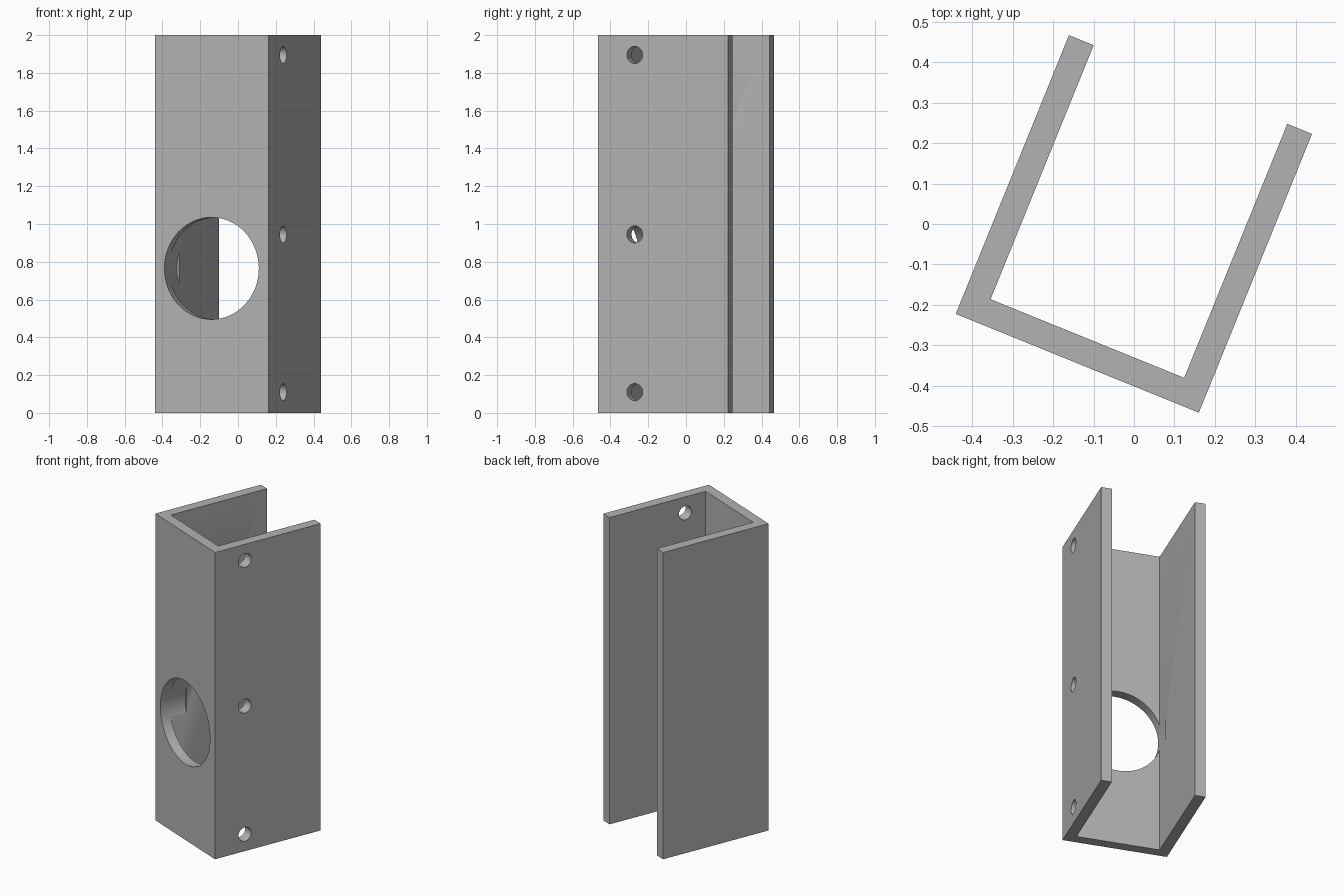
import bpy, bmesh
from math import radians
from mathutils import Matrix, Vector

cube = bpy.data.objects.get("Cube")
if cube:
    bpy.data.objects.remove(cube, do_unlink=True)

HALF, DEPTH, WALL, HEIGHT = 0.324, 0.743, 0.066, 2.0
PLACE = Matrix.Translation((-0.14, -0.344, 0)) @ Matrix.Rotation(radians(-22.1), 4, "Z")

grey = bpy.data.materials.new("plain grey")
grey.use_nodes = True
COLOUR = (0.45, 0.45, 0.45, 1)
grey.diffuse_color = COLOUR
grey.node_tree.nodes["Principled BSDF"].inputs["Base Color"].default_value = COLOUR


def make_object(name, bm):
    bmesh.ops.recalc_face_normals(bm, faces=bm.faces[:])
    mesh = bpy.data.meshes.new(name)
    bm.to_mesh(mesh)
    bm.free()
    mesh.materials.append(grey)
    obj = bpy.data.objects.new(name, mesh)
    bpy.context.collection.objects.link(obj)
    obj.matrix_world = PLACE
    return obj


def drill(target, start, end, radius):
    """Cut a round hole through the target along the line start-end."""
    start, end = Vector(start), Vector(end)
    axis = end - start
    bm = bmesh.new()
    turn = axis.to_track_quat("Z", "Y").to_matrix().to_4x4()
    bmesh.ops.create_cone(bm, cap_ends=True, segments=64, radius1=radius, radius2=radius,
                          depth=axis.length,
                          matrix=Matrix.Translation((start + end) / 2) @ turn)
    cutter = make_object("hole_cutter", bm)
    cutter.hide_render = True
    mod = target.modifiers.new("hole", "BOOLEAN")
    mod.operation, mod.solver, mod.object = "DIFFERENCE", "EXACT", cutter
    bpy.context.view_layer.objects.active = target
    bpy.ops.object.modifier_apply(modifier=mod.name)
    bpy.data.objects.remove(cutter, do_unlink=True)


# U-shaped channel, open at the back
inner = HALF - WALL
half_profile = [(HALF, 0), (HALF, DEPTH), (inner, DEPTH), (inner, WALL)]
profile = half_profile + [(-x, y) for x, y in reversed(half_profile)]
bm = bmesh.new()
base = bm.faces.new([bm.verts.new((x, y, 0)) for x, y in profile])
grown = bmesh.ops.extrude_face_region(bm, geom=[base])["geom"]
bmesh.ops.translate(bm, vec=(0, 0, HEIGHT),
                    verts=[v for v in grown if isinstance(v, bmesh.types.BMVert)])
channel = make_object("channel_bracket", bm)

# Large front opening, which also nicks both side walls
drill(channel, (0, -0.1, 0.765), (0, 0.175, 0.765), 0.27)

# Three screw holes in the left wall
for z in (0.11, 0.945, 1.895):
    drill(channel, (HALF + 0.1, 0.21, z), (inner - 0.1, 0.21, z), 0.045)

# Smooth hole walls, crisp edges elsewhere
bpy.ops.object.select_all(action="DESELECT")
channel.select_set(True)
bpy.context.view_layer.objects.active = channel
bpy.ops.object.shade_smooth_by_angle(angle=radians(30))
